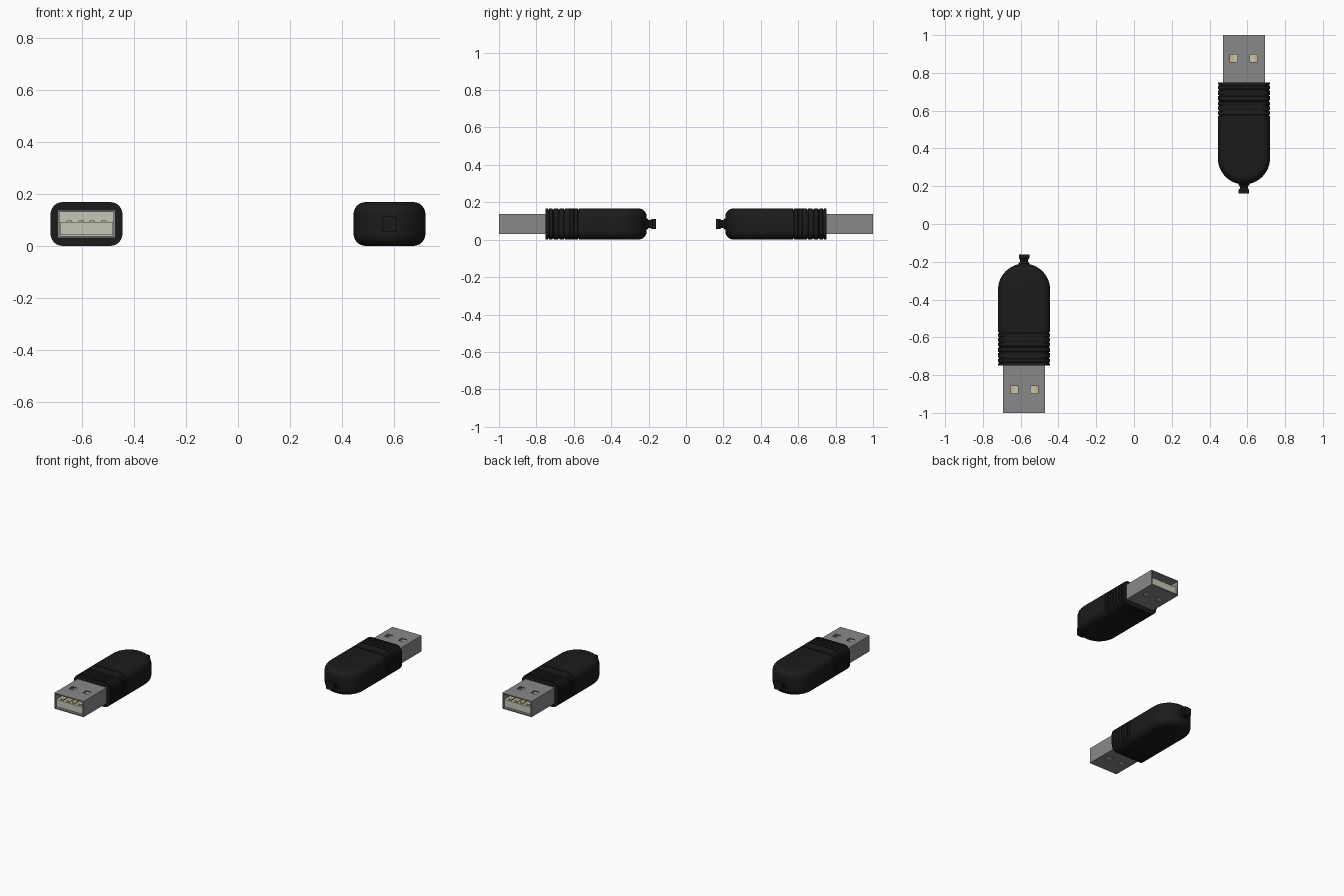
import bpy, bmesh
from math import sin, cos, pi, sqrt
from mathutils import Matrix

if "Cube" in bpy.data.objects:
    bpy.data.objects.remove(bpy.data.objects["Cube"])

CX, ZC = -0.582, 0.084          # plug axis
W, H, R = 0.138, 0.084, 0.046   # body half width, half height, edge radius


def material(name, rgb):
    m = bpy.data.materials.new(name)
    m.diffuse_color = (*rgb, 1)
    m.use_nodes = True
    m.node_tree.nodes["Principled BSDF"].inputs["Base Color"].default_value = m.diffuse_color
    return m


black = material("black_rubber", (0.011, 0.011, 0.011))
steel = material("steel", (0.25, 0.25, 0.25))
cream = material("cream_plastic", (0.56, 0.57, 0.47))
gold = material("gold_contact", (0.62, 0.46, 0.24))


def finish(name, bm, mat, smooth=False):
    """Make the part for the front plug and its half-turned twin."""
    bmesh.ops.remove_doubles(bm, verts=bm.verts, dist=1e-5)
    bmesh.ops.recalc_face_normals(bm, faces=bm.faces)
    mesh = bpy.data.meshes.new(name)
    bm.to_mesh(mesh)
    bm.free()
    mesh.materials.append(mat)
    if smooth:
        mesh.shade_smooth()
        mesh.set_sharp_from_angle(angle=0.6)
    pair = []
    for side, turn in (("front", 0), ("back", pi)):
        ob = bpy.data.objects.new(f"{side}_{name}", mesh)
        ob.matrix_world = (Matrix.Rotation(turn, 4, 'Z')
                           @ Matrix.Translation((CX, 0, ZC)))
        bpy.context.collection.objects.link(ob)
        pair.append(ob)
    return pair


def loft(bm, rings, cap_end=False):
    rings = [[bm.verts.new(p) for p in ring] for ring in rings]
    n = len(rings[0])
    for a, b in zip(rings, rings[1:]):
        for i in range(n):
            j = (i + 1) % n
            bm.faces.new((a[i], a[j], b[j], b[i]))
    bm.faces.new(rings[0])
    if cap_end:
        bm.faces.new(rings[-1])


def add_box(bm, x0, x1, y0, y1, z0, z1):
    m = (Matrix.Translation(((x0 + x1) / 2, (y0 + y1) / 2, (z0 + z1) / 2))
         @ Matrix.Diagonal((x1 - x0, y1 - y0, z1 - z0, 1)))
    bmesh.ops.create_cube(bm, size=1, matrix=m)


# Grip: rounded plan with rounded top and bottom edges, and grip grooves
STEPS = 7
layers = []                      # (inset, z) from bottom to top
for k in range(STEPS + 1):
    a = pi / 2 * k / STEPS
    layers.append((R * (1 - sin(a)), -(H - R) - R * cos(a)))
layers += [(i, -z) for i, z in reversed(layers)]


def grip_ring(y, t, dx=0, dz=0):
    right = [((W - dx - i) * cos(t), y + (W - i) * sin(t), z * (1 - dz / H))
             for i, z in layers]
    return right + [(-x, yy, z) for x, yy, z in reversed(right)]


rings = [grip_ring(-0.75, 0)]
D, HW = 0.006, 0.004             # groove depth and half width
for y in (-0.735, -0.71, -0.68, -0.65, -0.625, -0.6, -0.575):
    dz = 0 if y in (-0.625, -0.6) else D    # two grooves on the sides only
    rings += [grip_ring(y - HW, 0), grip_ring(y - HW * 0.6, 0, D, dz),
              grip_ring(y + HW * 0.6, 0, D, dz), grip_ring(y + HW, 0)]
for k in range(21):
    rings.append(grip_ring(-0.348, pi / 2 * k / 20))
bm = bmesh.new()
loft(bm, rings)
bmesh.ops.dissolve_degenerate(bm, dist=1e-5, edges=bm.edges)
finish("grip", bm, black, True)

# Cable nub: rounded square section with a waist and flared end
def nub_ring(y, r):
    c = r * 0.35
    pts = []
    for q, (sx, sz) in enumerate(((1, 1), (-1, 1), (-1, -1), (1, -1))):
        for k in range(5):
            a = pi / 2 * (q + k / 4)
            pts.append((sx * (r - c) + c * cos(a), y, sz * (r - c) + c * sin(a)))
    return pts


bm = bmesh.new()
loft(bm, [nub_ring(y, r) for y, r in ((-0.23, 0.029), (-0.208, 0.029),
     (-0.198, 0.021), (-0.19, 0.021), (-0.18, 0.028), (-0.161, 0.028))], True)
finish("cable_nub", bm, black, True)

# Steel shell: open tube with two square windows above and below
sw, sh = 0.111, 0.054
xs = (-sw, -0.073, -0.033, 0.033, 0.073, sw)
ys = (-1.0, -0.898, -0.858, -0.73)
bm = bmesh.new()


def quad(*pts):
    bm.faces.new([bm.verts.new(p) for p in pts])


for j in range(3):
    a, b = ys[j], ys[j + 1]
    for z in (-sh, sh):
        for i in range(5):
            if not (j == 1 and i in (1, 3)):
                quad((xs[i], a, z), (xs[i + 1], a, z),
                     (xs[i + 1], b, z), (xs[i], b, z))
    for x in (-sw, sw):
        quad((x, a, -sh), (x, b, -sh), (x, b, sh), (x, a, sh))
bmesh.ops.remove_doubles(bm, verts=bm.verts, dist=1e-5)
for f in bm.faces:               # outward normals, so the wall grows inward
    f.normal_update()
shells = finish("steel_shell", bm, steel)
me = shells[0].data
# make sure the first face looks outward for the solidify direction
if me.polygons[0].normal.dot(me.polygons[0].center) < 0:
    me.flip_normals()
for ob in shells:
    mod = ob.modifiers.new("wall", 'SOLIDIFY')
    mod.thickness = 0.007
    mod.offset = -1
    mod.use_even_offset = True

# Plastic tongue with back wall
bm = bmesh.new()
add_box(bm, -0.102, 0.102, -0.99, -0.755, -0.042, 0.007)
add_box(bm, -0.103, 0.103, -0.768, -0.74, -0.046, 0.046)
finish("tongue", bm, cream)

# Four contact strips on the tongue
bm = bmesh.new()
for x in (-0.066, -0.02, 0.02, 0.066):
    add_box(bm, x - 0.011, x + 0.011, -0.98, -0.76, 0.002, 0.014)
finish("contacts", bm, gold)
